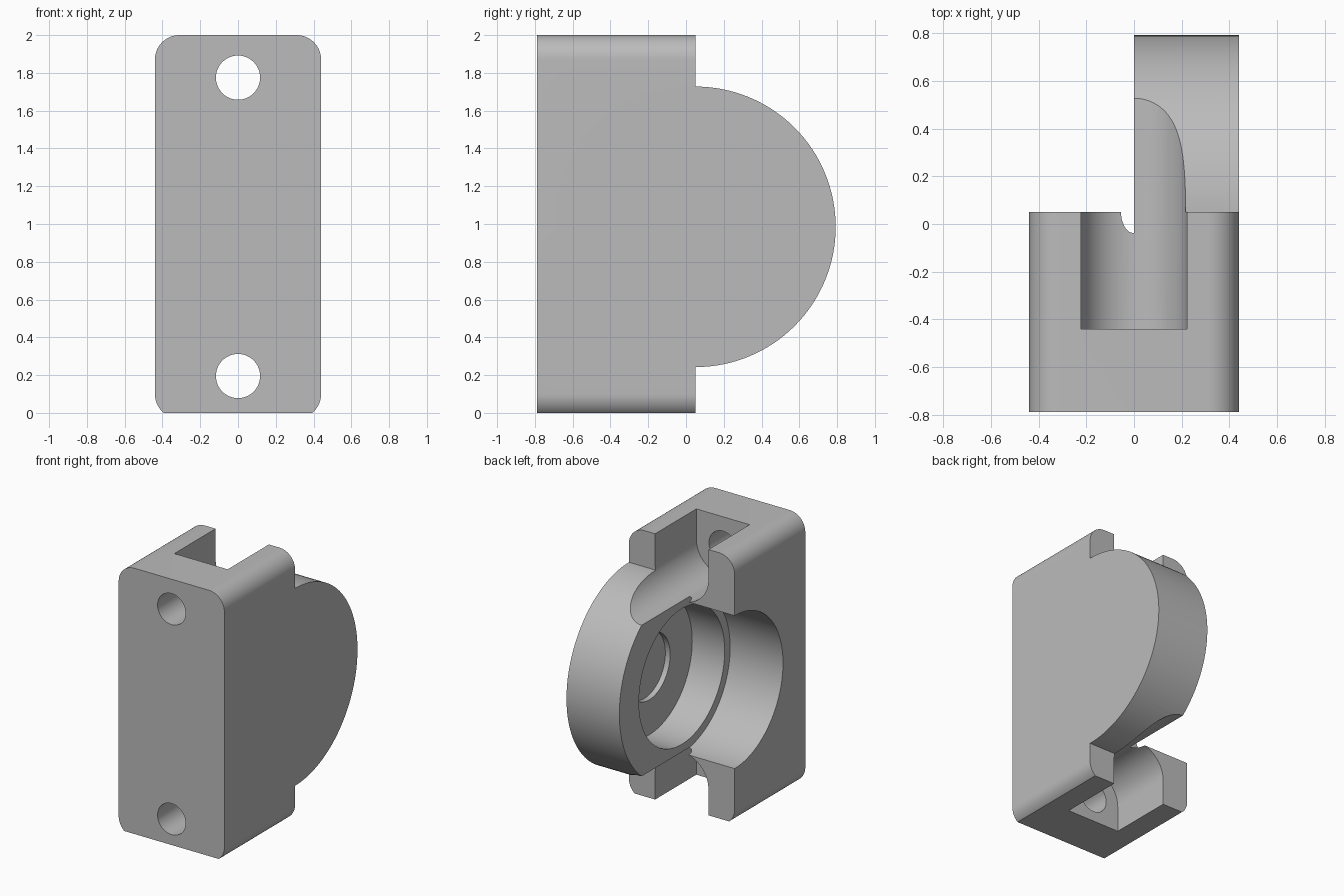
import bpy, bmesh, math
from mathutils import Vector

if "Cube" in bpy.data.objects:
    bpy.data.objects.remove(bpy.data.objects["Cube"])

MID = 0.985          # height of the pivot axis
PIVOT_Y = 0.05       # depth of the pivot axis
HALF_W = 0.44        # half width of the block
FRONT = -0.79
SCREW = 0.79         # screw offset above and below the pivot

grey = bpy.data.materials.new("plain_grey")
grey.use_nodes = True
grey.diffuse_color = (0.5, 0.5, 0.5, 1)
grey.node_tree.nodes["Principled BSDF"].inputs["Base Color"].default_value = grey.diffuse_color


def arc(cx, cz, r, start, end, n):
    steps = [math.radians(start + (end - start) * i / n) for i in range(n + 1)]
    return [(cx + r * math.cos(a), cz + r * math.sin(a)) for a in steps]


def finish(name, bm):
    bmesh.ops.recalc_face_normals(bm, faces=bm.faces)
    mesh = bpy.data.meshes.new(name)
    bm.to_mesh(mesh)
    bm.free()
    mesh.materials.append(grey)
    obj = bpy.data.objects.new(name, mesh)
    bpy.context.collection.objects.link(obj)
    return obj


def prism(name, outline, y0, y1):
    """Outline in x and z, extruded along y."""
    bm = bmesh.new()
    face = bm.faces.new([bm.verts.new((x, y0, z)) for x, z in outline])
    new = bmesh.ops.extrude_face_region(bm, geom=[face])["geom"]
    moved = [v for v in new if isinstance(v, bmesh.types.BMVert)]
    bmesh.ops.translate(bm, vec=(0, y1 - y0, 0), verts=moved)
    return finish(name, bm)


def turned(name, profile, n=128):
    """Solid of (x, radius) steps turned about the pivot axis."""
    bm = bmesh.new()
    rings = []
    for x, r in profile:
        ring = []
        for i in range(n):
            a = math.tau * i / n
            ring.append(bm.verts.new((x, PIVOT_Y + r * math.cos(a), MID + r * math.sin(a))))
        rings.append(ring)
    for a, b in zip(rings, rings[1:]):
        for i in range(n):
            j = (i + 1) % n
            bm.faces.new((a[i], a[j], b[j], b[i]))
    bm.faces.new(rings[0])
    bm.faces.new(rings[-1])
    return finish(name, bm)


def combine(body, other, operation):
    mod = body.modifiers.new(other.name, "BOOLEAN")
    mod.operation = operation
    mod.solver = "EXACT"
    mod.object = other
    other.hide_render = True
    bpy.context.view_layer.objects.active = body
    bpy.ops.object.modifier_apply(modifier=mod.name)
    bpy.data.objects.remove(other)


# Block with rounded corners, the lower ones trimmed flat at the base
R = 0.13
cx = HALF_W - R
dip = math.degrees(math.asin(0.10 / R))
outline = (arc(cx, 2 - R, R, 0, 90, 16) + arc(-cx, 2 - R, R, 90, 180, 16)
           + arc(-cx, 0.10, R, 180, 180 + dip, 12) + arc(cx, 0.10, R, -dip, 0, 12))
body = prism("hinge_bracket", outline, FRONT, PIVOT_Y)

# Round knuckle on the left half
combine(body, turned("knuckle", [(0, 0.7425), (HALF_W, 0.7425)]), "UNION")

# Clearance for the mating knuckle, bearing bore and shallow recess
combine(body, turned("stepped_bore", [(-0.6, 0.575), (0, 0.575), (0, 0.51),
                                      (0.27, 0.51), (0.27, 0.247), (0.31, 0.247)]), "DIFFERENCE")

# Screw slots and screw holes, above and below
for side, label in ((1, "upper"), (-1, "lower")):
    z = MID + side * SCREW
    slot = [(x, z - side * h) for x, h in arc(0, 0, 0.222, 0, 180, 40)]
    slot += [(-0.222, z + side * 0.5), (0.222, z + side * 0.5)]
    combine(body, prism(label + "_slot", slot, -0.44, 1), "DIFFERENCE")
    hole = arc(0, z, 0.117, 0, 360, 48)[:-1]
    combine(body, prism(label + "_hole", hole, -1, -0.3), "DIFFERENCE")

# Smooth curved walls, crisp edges
bpy.ops.object.select_all(action="DESELECT")
body.select_set(True)
bpy.context.view_layer.objects.active = body
bpy.ops.object.shade_smooth_by_angle(angle=math.radians(25))
